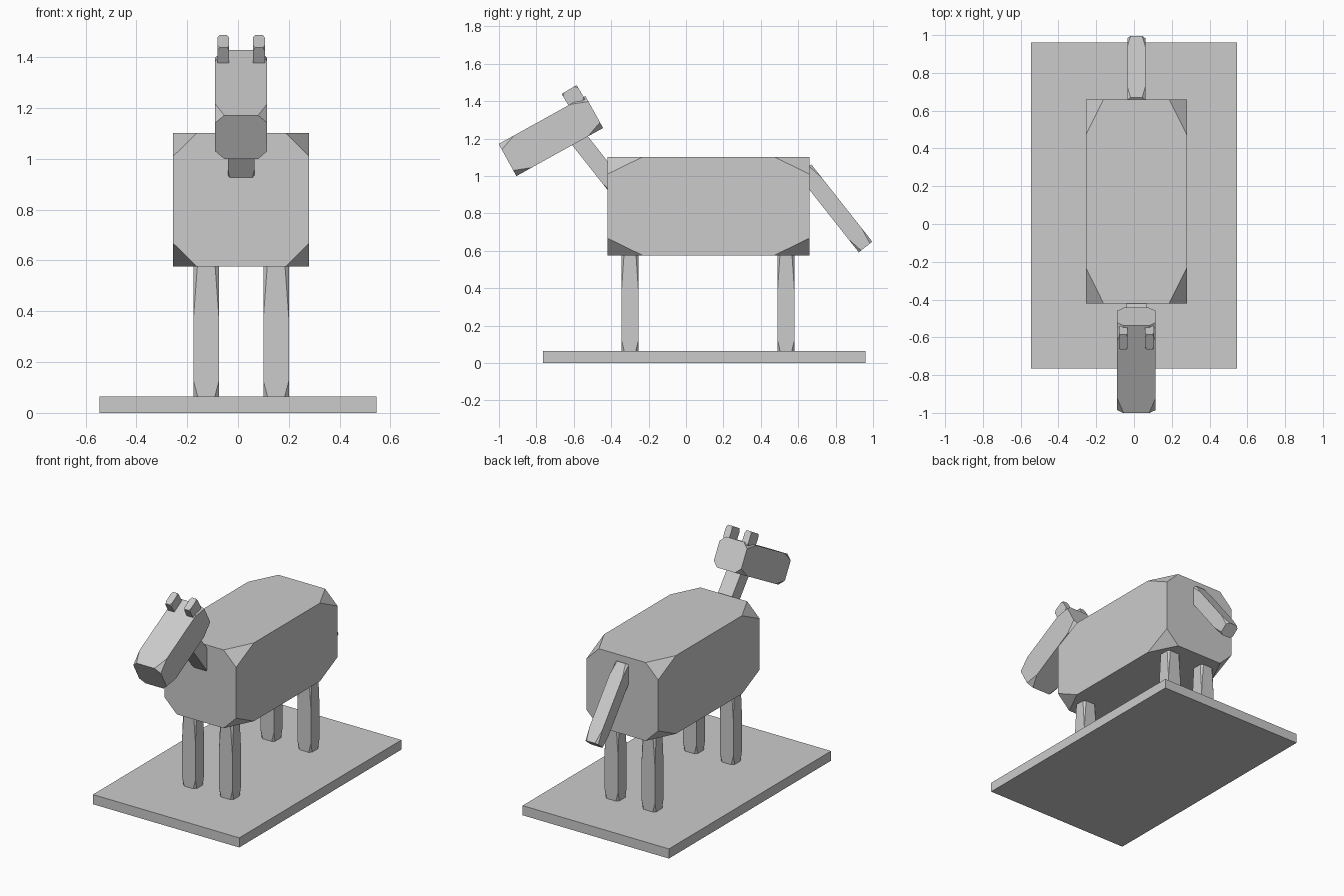
import bpy, bmesh, math
from mathutils import Matrix

if "Cube" in bpy.data.objects:
    bpy.data.objects.remove(bpy.data.objects["Cube"])

grey = bpy.data.materials.new("plain_grey")
grey.use_nodes = True
GREY = (0.6, 0.6, 0.6, 1)
grey.diffuse_color = GREY
grey.node_tree.nodes["Principled BSDF"].inputs["Base Color"].default_value = GREY

MID = 0.0125  # the animal stands slightly off the base centre


def block(name, centre, size, tilt=0, cut=17.5, top_cut=None):
    """Box with clipped corners; tilt in degrees about x, top_cut stretches the upper corner cuts."""
    bm = bmesh.new()
    bmesh.ops.create_cube(bm, size=1)
    if cut:
        bmesh.ops.bevel(bm, geom=bm.verts[:], offset=cut, offset_type='PERCENT',
                        segments=1, affect='VERTICES')
    if top_cut:
        for v in bm.verts:
            if 0.1 < v.co.z < 0.49:
                v.co.z = 0.5 - top_cut
            elif -0.49 < v.co.z < -0.1:
                v.co.z = -0.5 + 0.12
    bm.transform(Matrix.Diagonal((*size, 1)))
    bmesh.ops.recalc_face_normals(bm, faces=bm.faces)
    mesh = bpy.data.meshes.new(name)
    bm.to_mesh(mesh)
    bm.free()
    mesh.materials.append(grey)
    obj = bpy.data.objects.new(name, mesh)
    obj.location = centre
    obj.rotation_euler.x = math.radians(tilt)
    bpy.context.collection.objects.link(obj)
    return obj


# Stand and torso
block("base", (0, 0.0975, 0.0325), (1.09, 1.725, 0.065), cut=0)
block("body", (MID, 0.12, 0.839), (0.535, 1.08, 0.527))

# Legs, with long tapers running up into the torso
for end, y in (("front", -0.2995), ("back", 0.5345)):
    for side, x in (("right", -0.1375), ("left", 0.1375)):
        block(f"{end}_{side}_leg", (MID + x, y, 0.335), (0.1, 0.092, 0.55), top_cut=0.43)

# Neck, head and tail
block("neck", (MID, -0.514, 1.122), (0.105, 0.53, 0.095), tilt=-51.7)
block("head", (MID, -0.7225, 1.214), (0.205, 0.53, 0.196), tilt=29)
block("tail", (MID, 0.797, 0.827), (0.095, 0.526, 0.092), tilt=-51.7)

# Ears
for side, x in (("right", -0.07), ("left", 0.07)):
    block(f"{side}_ear", (MID + x, -0.602, 1.424), (0.046, 0.093, 0.09), tilt=31)
